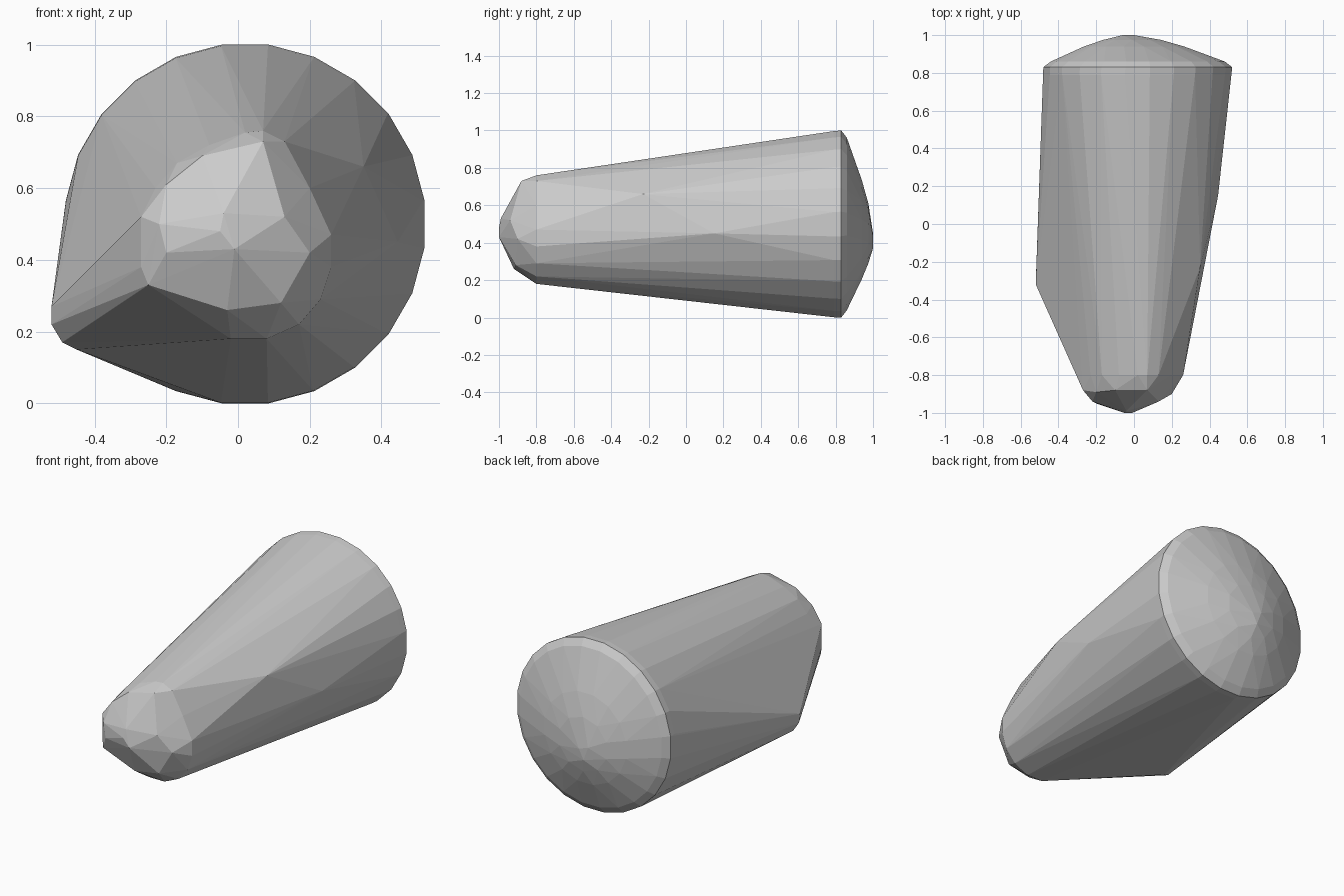
import bpy, bmesh, math


def ring(y, radius, cx, cz, n, phase=0.5):
    """Points of a circle facing along y."""
    return [(cx + radius * math.cos((i + phase) * math.tau / n), y,
             cz + radius * math.sin((i + phase) * math.tau / n)) for i in range(n)]


points = []

# wide rear rim with a narrow rounded edge, then the shallow rear dome
R = 0.5 / math.cos(math.pi / 24)
points += ring(0.79, R * 0.995, 0.018, 0.499, 24)
points += ring(0.83, R, 0.02, 0.5, 24)
points += ring(0.86, 0.465, 0.02, 0.5, 24)
points += ring(0.94, 0.27, 0.0, 0.47, 16)
points += ring(0.975, 0.16, -0.01, 0.45, 10)
points += [(-0.06, 1.0, 0.45), (0.0, 1.0, 0.43), (-0.03, 1.0, 0.37)]

# narrow front rim
front_rim = [(0.07, 0.76), (0.13, 0.73), (0.2, 0.6), (0.26, 0.47), (0.26, 0.38),
             (0.23, 0.29), (0.17, 0.22), (0.08, 0.18), (-0.02, 0.18),
             (0.02, 0.755), (-0.08, 0.72), (-0.17, 0.67), (-0.23, 0.6)]
points += [(x, -0.8, z) for x, z in front_rim]

# blunt nose
points += [(0.07, -0.88, 0.73), (-0.1, -0.88, 0.69), (-0.2, -0.89, 0.61),
           (-0.27, -0.88, 0.52), (-0.27, -0.88, 0.38), (-0.25, -0.9, 0.33),
           (-0.18, -0.91, 0.32), (-0.22, -0.94, 0.5), (-0.2, -0.95, 0.42),
           (-0.04, -0.99, 0.53), (-0.05, -1.0, 0.48), (-0.01, -1.0, 0.43),
           (0.13, -0.94, 0.52), (0.2, -0.9, 0.42), (0.12, -0.91, 0.28),
           (-0.03, -0.92, 0.26)]

# lower left bulge and slight right shoulder
points += [(-0.52, -0.32, 0.27), (-0.52, -0.31, 0.22), (-0.49, -0.3, 0.17),
           (-0.45, -0.28, 0.15), (0.35, -0.23, 0.66), (0.445, 0.15, 0.45)]

# wrap everything in one tight faceted skin
bm = bmesh.new()
for p in points:
    bm.verts.new(p)
bmesh.ops.convex_hull(bm, input=bm.verts[:])
bmesh.ops.delete(bm, geom=[v for v in bm.verts if not v.link_faces], context='VERTS')
bmesh.ops.recalc_face_normals(bm, faces=bm.faces[:])
mesh = bpy.data.meshes.new("faceted_body")
bm.to_mesh(mesh)
bm.free()
body = bpy.data.objects.new("faceted_body", mesh)
bpy.context.collection.objects.link(body)
